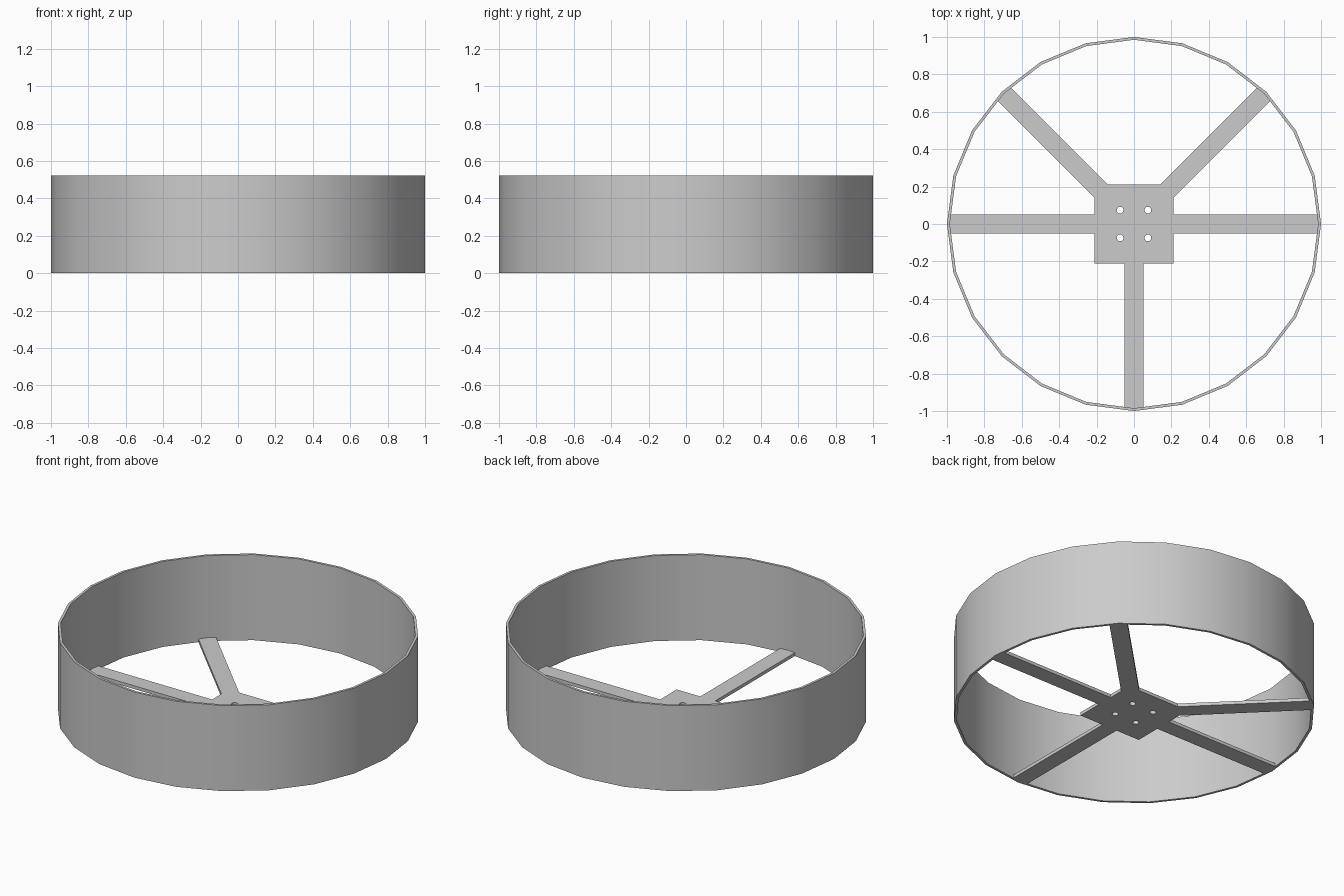
import bpy
from math import sin, cos, radians, pi

cube = bpy.data.objects.get("Cube")
if cube:
    bpy.data.objects.remove(cube, do_unlink=True)

HEIGHT, WALL = 0.522, 0.015
BASE, HUB, ARM = 0.02, 0.21, 0.05      # base thickness, hub half size, arm half width
TIP = 0.985

# Material
grey = bpy.data.materials.new("plain grey")
grey.use_nodes = True
colour = (0.6, 0.6, 0.6, 1)
grey.diffuse_color = colour
grey.node_tree.nodes["Principled BSDF"].inputs["Base Color"].default_value = colour


def activate(obj):
    bpy.ops.object.select_all(action='DESELECT')
    obj.select_set(True)
    bpy.context.view_layer.objects.active = obj


# Outer ring: faceted open tube with a thin wall
bpy.ops.mesh.primitive_cylinder_add(vertices=24, radius=1, depth=HEIGHT,
                                    end_fill_type='NOTHING',
                                    location=(0, 0, HEIGHT / 2))
ring = bpy.context.object
ring.name = "outer_ring"
shell = ring.modifiers.new("wall", 'SOLIDIFY')
shell.thickness, shell.offset, shell.use_even_offset = WALL, -1, True
activate(ring)
bpy.ops.object.modifier_apply(modifier=shell.name)
bpy.ops.object.shade_smooth_by_angle(angle=radians(30))
ring.data.materials.append(grey)

# Base: square hub with five arms, as one flat outline with screw holes
def polar(angle, along, side):
    a = radians(angle)
    return (along * cos(a) - side * sin(a), along * sin(a) + side * cos(a))


outline = []
for angle in (0, 45, 135, 180, 225, 270, 315):
    diagonal = angle % 90 == 45
    if angle in (225, 315):            # plain hub corners
        outline.append(polar(angle, HUB * 2 ** 0.5, 0))
        continue
    root = HUB * 2 ** 0.5 - ARM if diagonal else HUB
    outline += [polar(angle, root, -ARM), polar(angle, TIP, -ARM),
                polar(angle, TIP, ARM), polar(angle, root, ARM)]

curve = bpy.data.curves.new("hub_and_arms", 'CURVE')
curve.dimensions, curve.fill_mode = '2D', 'BOTH'
curve.extrude = BASE / 2


def add_loop(points):
    spline = curve.splines.new('POLY')
    spline.points.add(len(points) - 1)
    for p, (x, y) in zip(spline.points, points):
        p.co = (x, y, 0, 1)
    spline.use_cyclic_u = True


add_loop(outline)
for cx in (-0.074, 0.074):
    for cy in (-0.074, 0.074):
        add_loop([(cx + 0.018 * cos(i * pi / 6), cy + 0.018 * sin(i * pi / 6))
                  for i in range(12)])

base = bpy.data.objects.new("hub_and_arms", curve)
bpy.context.collection.objects.link(base)
base.location.z = BASE / 2
activate(base)
bpy.ops.object.convert(target='MESH')
base = bpy.context.object
base.data.materials.clear()
base.data.materials.append(grey)
bpy.ops.object.shade_flat()
